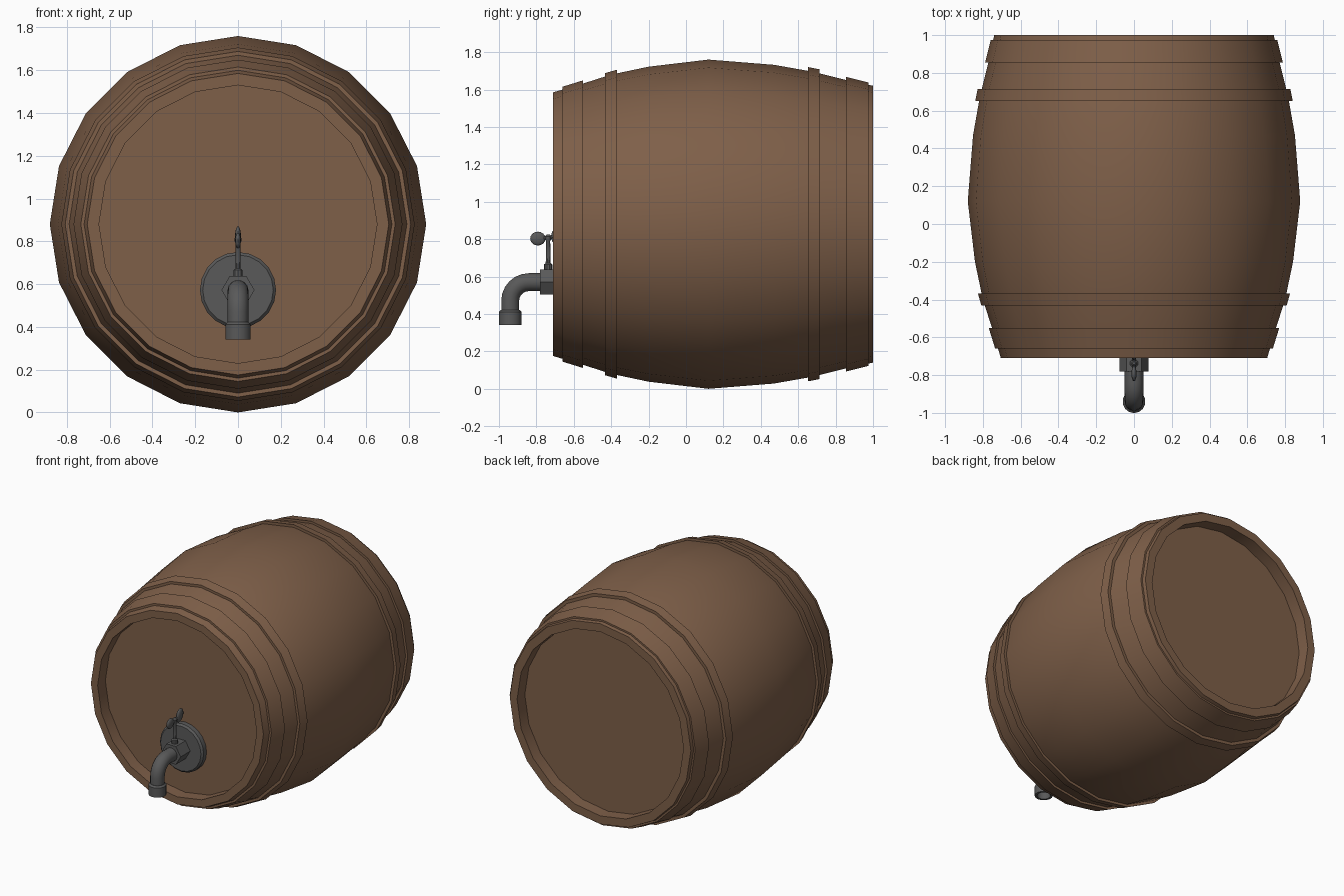
import bpy, bmesh, math
from mathutils import Vector, Matrix

if "Cube" in bpy.data.objects:
    bpy.data.objects.remove(bpy.data.objects["Cube"])


def material(name, col):
    m = bpy.data.materials.new(name)
    m.diffuse_color = (*col, 1)
    m.use_nodes = True
    m.node_tree.nodes["Principled BSDF"].inputs["Base Color"].default_value = m.diffuse_color
    return m


WOOD = material("brown wood", (0.21, 0.115, 0.066))
METAL = material("dark metal", (0.10, 0.10, 0.10))


def finish(bm, name, mat, angle=35):
    bmesh.ops.remove_doubles(bm, verts=bm.verts, dist=1e-5)
    bmesh.ops.recalc_face_normals(bm, faces=bm.faces)
    me = bpy.data.meshes.new(name)
    bm.to_mesh(me)
    bm.free()
    ob = bpy.data.objects.new(name, me)
    bpy.context.collection.objects.link(ob)
    me.materials.append(mat)
    bpy.ops.object.select_all(action='DESELECT')
    ob.select_set(True)
    bpy.context.view_layer.objects.active = ob
    bpy.ops.object.shade_smooth_by_angle(angle=math.radians(angle))
    return ob


def lathe(name, profile, mat, sides, origin, axis='Y', start=0.0, closed=False, angle=35):
    """Spin (distance along axis, radius) points about the axis through origin."""
    bm = bmesh.new()
    rings = []
    for d, r in profile:
        ring = []
        for i in range(sides):
            a = start + 2 * math.pi * i / sides
            u, v = r * math.sin(a), r * math.cos(a)
            p = (u, d, v) if axis == 'Y' else (u, v, d)
            ring.append(bm.verts.new(Vector(origin) + Vector(p)))
        rings.append(ring)
    pairs = list(zip(rings, rings[1:]))
    if closed:
        pairs.append((rings[-1], rings[0]))
    for a, b in pairs:
        for i in range(sides):
            j = (i + 1) % sides
            bm.faces.new((a[i], a[j], b[j], b[i]))
    if not closed:
        bm.faces.new(rings[0])
        bm.faces.new(rings[-1])
    return finish(bm, name, mat, angle)


def tube(name, path, r, mat, sides=14):
    """Sweep a circle along a path lying in the x = 0 plane."""
    bm = bmesh.new()
    pts = [Vector((0, y, z)) for y, z in path]
    rings = []
    for k, p in enumerate(pts):
        t = (pts[min(k + 1, len(pts) - 1)] - pts[max(k - 1, 0)]).normalized()
        n = t.cross(Vector((1, 0, 0)))
        rings.append([bm.verts.new(p + r * (math.cos(a) * Vector((1, 0, 0)) + math.sin(a) * n))
                      for a in (2 * math.pi * i / sides for i in range(sides))])
    for a, b in zip(rings, rings[1:]):
        for i in range(sides):
            j = (i + 1) % sides
            bm.faces.new((a[i], a[j], b[j], b[i]))
    bm.faces.new(rings[0])
    bm.faces.new(rings[-1])
    return finish(bm, name, mat, 40)


C = (0, 0, 0.88)

# barrel: bulged staves with a recessed head at each end
lathe("barrel_body", [
    (-0.62, 0.65), (-0.71, 0.65), (-0.71, 0.705), (-0.55, 0.752), (-0.40, 0.80),
    (-0.20, 0.842), (0.12, 0.88), (0.47, 0.852), (0.68, 0.815), (0.85, 0.772),
    (1.0, 0.74), (1.0, 0.68), (0.91, 0.68)], WOOD, 20, C)

# hoops: (front y, front radius, back y, back radius)
for name, y0, r0, y1, r1 in [
        ("front_end_hoop", -0.66, 0.735, -0.55, 0.769),
        ("front_inner_hoop", -0.432, 0.808, -0.368, 0.826),
        ("back_inner_hoop", 0.652, 0.840, 0.715, 0.828),
        ("back_end_hoop", 0.855, 0.788, 0.975, 0.758)]:
    lathe(name, [(y0, r0 - 0.04), (y0, r0), (y1, r1), (y1, r1 - 0.04)],
          WOOD, 20, C, closed=True)

# tap: wall flange, hexagonal nut
T = (0, 0, 0.572)
lathe("tap_flange", [(-0.615, 0.178), (-0.655, 0.178), (-0.668, 0.165)], METAL, 20, T)
lathe("tap_nut", [(-0.66, 0.077), (-0.78, 0.077)], METAL, 6, T, start=math.pi / 6)

# curved spout and hollow nozzle
bend = [(-0.84 - 0.1 * math.sin(a), 0.47 + 0.1 * math.cos(a))
        for a in (math.pi / 2 * i / 6 for i in range(7))]
tube("tap_spout", [(-0.76, 0.57)] + bend + [(-0.94, 0.40)], 0.049, METAL)
lathe("tap_nozzle", [(0.40, 0.045), (0.34, 0.045), (0.34, 0.061), (0.41, 0.061), (0.422, 0.05)],
      METAL, 14, (0, -0.94, 0), axis='Z')

# valve stem with collar and knob
lathe("valve_stem", [(0.62, 0.022), (0.665, 0.022), (0.672, 0.013), (0.79, 0.011),
                     (0.80, 0.016), (0.815, 0.016), (0.825, 0.008)],
      METAL, 10, (0, -0.737, 0), axis='Z')

# two flat oval wings of the handle
for name, y, z, ly, lz, tilt in [("front_wing", -0.792, 0.803, 0.041, 0.037, 0.0),
                                 ("back_wing", -0.682, 0.822, 0.038, 0.050, -0.4)]:
    bm = bmesh.new()
    bmesh.ops.create_uvsphere(bm, u_segments=14, v_segments=8, radius=1.0)
    M = (Matrix.Translation((0, y, z)) @ Matrix.Rotation(tilt, 4, 'X')
         @ Matrix.Diagonal((0.014, ly, lz, 1)))
    bmesh.ops.transform(bm, matrix=M, verts=bm.verts)
    finish(bm, name, METAL, 60)
tube("wing_bar", [(-0.77, 0.805), (-0.737, 0.807), (-0.70, 0.815)], 0.010, METAL, 8)
